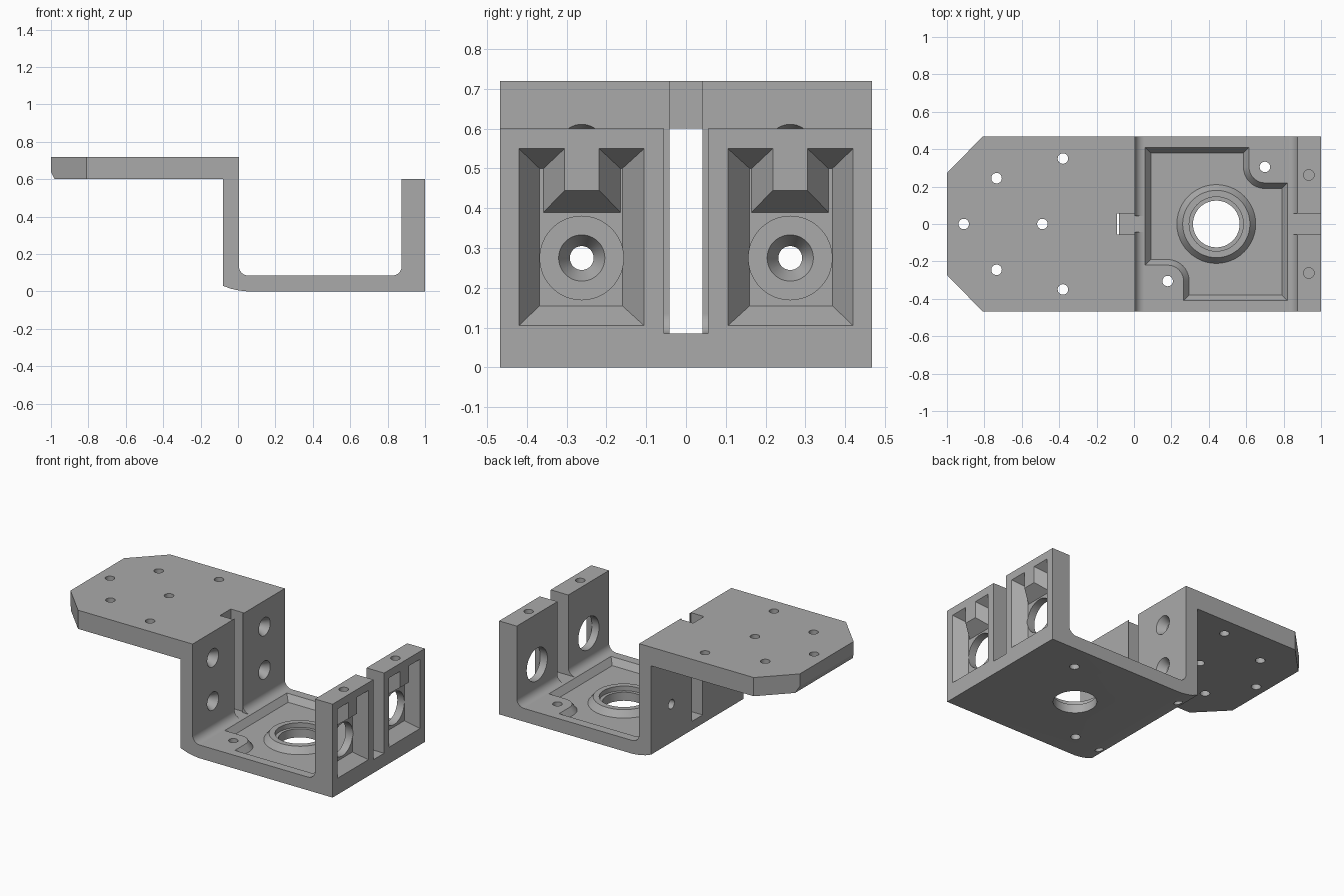
import bpy, bmesh
from math import sin, cos, pi, radians

default = bpy.data.objects.get("Cube")
if default:
    bpy.data.objects.remove(default)

metal = bpy.data.materials.new("plain_grey")
metal.use_nodes = True
GREY = (0.4, 0.4, 0.4, 1)
metal.diffuse_color = GREY
metal.node_tree.nodes["Principled BSDF"].inputs["Base Color"].default_value = GREY

HALF = 0.468   # half depth of the bracket
FLOOR = 0.085  # floor thickness
SIDES = (-1, 1)


def arc(cx, cy, r, start, end, n=10):
    angles = [radians(start + (end - start) * i / n) for i in range(n + 1)]
    return [(cx + r * cos(a), cy + r * sin(a)) for a in angles]


def place(axis, u, v, t):
    """Puts an outline point (u, v) at distance t along an axis."""
    return {"x": (t, u, v), "y": (u, t, v), "z": (u, v, t)}[axis]


def loft(name, axis, first, t0, last, t1):
    """Solid between two matching outlines."""
    bm = bmesh.new()
    a = [bm.verts.new(place(axis, u, v, t0)) for u, v in first]
    b = [bm.verts.new(place(axis, u, v, t1)) for u, v in last]
    n = len(a)
    bm.faces.new(a)
    bm.faces.new(b[::-1])
    for i in range(n):
        j = (i + 1) % n
        bm.faces.new((a[j], a[i], b[i], b[j]))
    bmesh.ops.recalc_face_normals(bm, faces=bm.faces)
    mesh = bpy.data.meshes.new(name)
    bm.to_mesh(mesh)
    bm.free()
    mesh.materials.append(metal)
    obj = bpy.data.objects.new(name, mesh)
    bpy.context.collection.objects.link(obj)
    return obj


def tapered(name, axis, first, t0, last, t1, extra=0.1):
    """Loft whose first end runs on past t0 along the same slope."""
    longer = [(u - extra * (p - u), v - extra * (q - v))
              for (u, v), (p, q) in zip(first, last)]
    return loft(name, axis, longer, t0 - extra * (t1 - t0), last, t1)


def circle(u, v, r):
    return arc(u, v, r, 0, 352.5, 47)


def combine(tool, operation="DIFFERENCE"):
    """Applies one boolean to the bracket and removes the tool."""
    mod = bracket.modifiers.new("shape", "BOOLEAN")
    mod.operation = operation
    mod.solver = "EXACT"
    mod.object = tool
    bpy.context.view_layer.update()
    graph = bpy.context.evaluated_depsgraph_get()
    result = bpy.data.meshes.new_from_object(bracket.evaluated_get(graph))
    bracket.modifiers.clear()
    bracket.data = result
    bpy.data.objects.remove(tool)


def drill(axis, u, v, r, t0, t1, r_end=None):
    combine(loft("drill", axis, circle(u, v, r), t0, circle(u, v, r_end or r), t1))


def cut_box(x0, x1, y, z0, z1):
    outline = [(x0, -y), (x1, -y), (x1, y), (x0, y)]
    combine(loft("slot", "z", outline, z0, outline, z1))


# Stepped side profile with rounded inner corners
profile = [(-1, 0.72), (-1, 0.64), (-0.98, 0.6), (-0.08, 0.6), (-0.08, 0.03),
           (-0.04, 0.015), (0.0, 0.006), (0.05, 0), (1, 0), (1, 0.6), (0.875, 0.6)]
profile += arc(0.825, FLOOR + 0.05, 0.05, 0, -90)
profile += arc(0.055, FLOOR + 0.05, 0.05, 270, 180)
profile += [(0.005, 0.72)]
bracket = loft("mounting_bracket", "y", profile, -HALF, profile, HALF)

# Clipped corners of the upper plate
for s in SIDES:
    corner = [(-1.1, s * 0.17), (-1.1, s * 0.6), (-0.68, s * 0.6)]
    combine(loft("corner_cut", "z", corner, 0.5, corner, 0.8))

# Central slots through both walls
cut_box(-0.09, 0.002, 0.055, FLOOR, 0.8)
cut_box(-0.02, 0.06, 0.042, FLOOR, 0.8)
cut_box(0.82, 1.1, 0.055, FLOOR, 0.8)


# Sloped recess in the floor, leaving two rounded corner lands
def recess_outline(inset):
    half = [(-0.38 + inset, 0.41 - inset), (0.175 - inset, 0.41 - inset)]
    half += arc(0.26, 0.305, 0.085 + inset, 180, 270)
    half += [(0.38 - inset, 0.22 - inset)]
    return [(0.44 + s * u, s * v) for s in (1, -1) for u, v in half]


RECESS = 0.045
combine(tapered("floor_recess", "z", recess_outline(0), FLOOR, recess_outline(0.03), RECESS))

# Raised ring with stepped bore
ring = loft("ring", "z", circle(0.44, 0, 0.23), 0.02, circle(0.44, 0, 0.18), FLOOR)
combine(ring, "UNION")
drill("z", 0.44, 0, 0.125, -0.1, 0.2)
drill("z", 0.44, 0, 0.145, 0.055, 0.2)

# Sloped pockets around a central tab in the end wall, with large round openings
rim = [(0.105, 0.105), (0.42, 0.105), (0.42, 0.55), (0.305, 0.55),
       (0.305, 0.445), (0.218, 0.445), (0.218, 0.55), (0.105, 0.55)]
base = [(0.16, 0.155), (0.368, 0.155), (0.368, 0.5), (0.358, 0.5),
        (0.358, 0.39), (0.165, 0.39), (0.165, 0.5), (0.16, 0.5)]
for s in SIDES:
    outer, inner = ([(s * u, v) for u, v in o] for o in (rim, base))
    combine(tapered("wall_pocket", "x", outer, 1, inner, 0.925))
    drill("x", s * 0.262, 0.275, 0.105, 0.8, 1.1)
    drill("z", 0.935, s * 0.262, 0.028, 0.43, 0.7)

# Countersunk screw holes in the tall wall, and blind holes beneath it
for s in SIDES:
    for z in (0.275, 0.553):
        drill("x", s * 0.262, z, 0.03, -0.12, 0.1)
        drill("x", s * 0.262, z, 0.062, 0.012, -0.045, 0.03)
    drill("z", -0.035, s * 0.35, 0.025, -0.1, 0.2)

# Screw holes in the floor and upper plate
for x, y in ((0.70, 0.305), (0.18, -0.305)):
    drill("z", x, y, 0.028, -0.1, 0.2)
for x, y in ((-0.91, 0), (-0.49, 0), (-0.735, 0.245), (-0.735, -0.245),
             (-0.38, 0.35), (-0.38, -0.35)):
    drill("z", x, y, 0.028, 0.5, 0.8)

# Smooth curves, sharp edges
bpy.ops.object.select_all(action="DESELECT")
bracket.select_set(True)
bpy.context.view_layer.objects.active = bracket
bpy.ops.object.shade_smooth_by_angle(angle=radians(25))
weighted = bracket.modifiers.new("even_shading", "WEIGHTED_NORMAL")
weighted.keep_sharp = True
